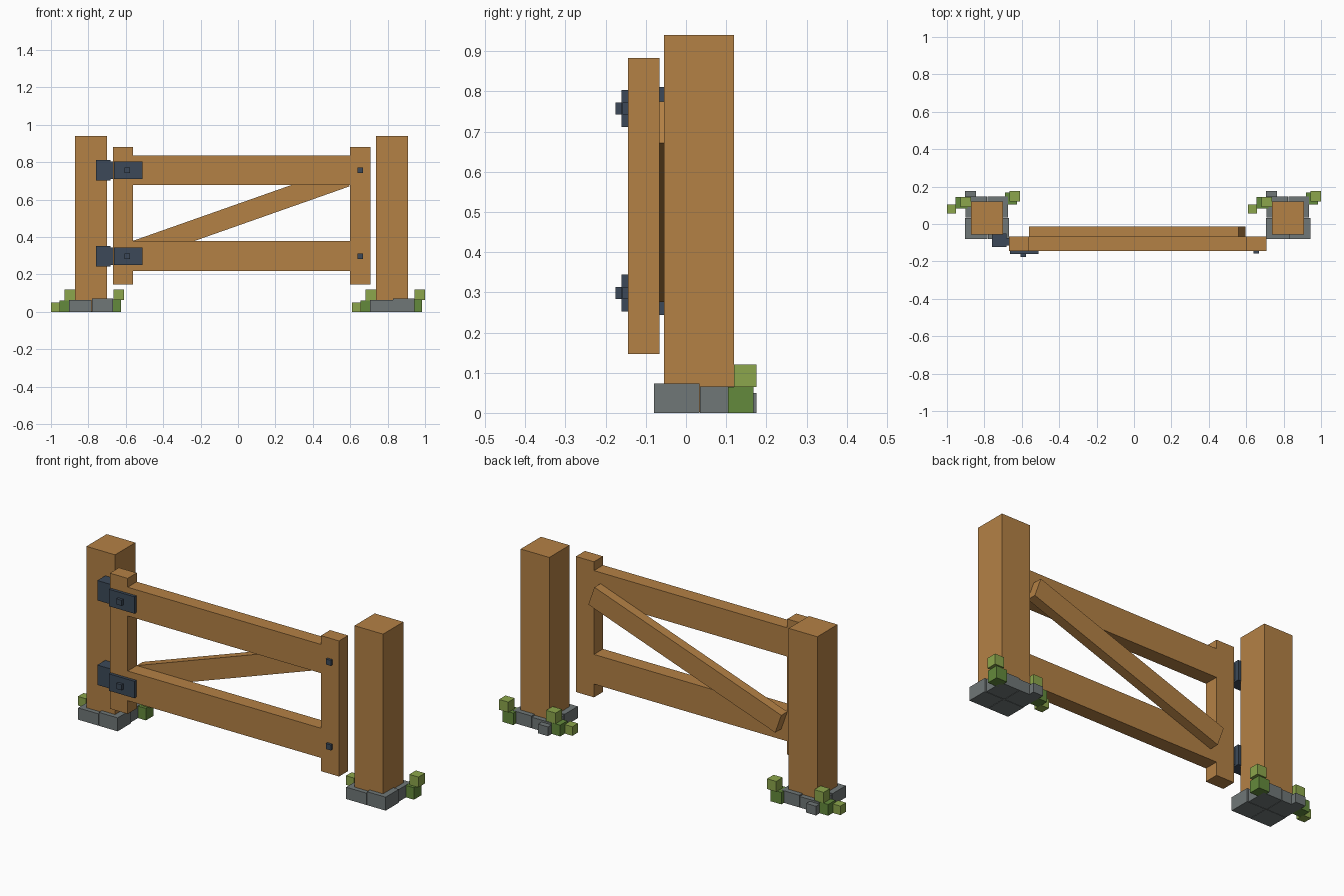
import bpy, math

if "Cube" in bpy.data.objects:
    bpy.data.objects.remove(bpy.data.objects["Cube"])


def material(name, r, g, b):
    m = bpy.data.materials.new(name)
    lin = [((c / 255 + 0.055) / 1.055) ** 2.4 for c in (r, g, b)]
    m.diffuse_color = (*lin, 1)
    m.use_nodes = True
    m.node_tree.nodes["Principled BSDF"].inputs["Base Color"].default_value = m.diffuse_color
    return m


WOOD = material("warm wood", 180, 129, 69)
IRON = material("dark iron", 60, 73, 88)
STONE = material("grey stone", 112, 119, 119)
LEAF = material("light grass", 140, 166, 76)
GRASS = material("dark grass", 100, 138, 60)


def box(name, mat, x, y, z, tilt=0.0):
    """Box from (min, max) ranges, optionally turned about the y axis."""
    lo, hi = zip(x, y, z)
    h = [(b - a) / 2 for a, b in zip(lo, hi)]
    verts = [(sx * h[0], sy * h[1], sz * h[2])
             for sx in (-1, 1) for sy in (-1, 1) for sz in (-1, 1)]
    faces = [(0, 1, 3, 2), (4, 6, 7, 5), (0, 4, 5, 1),
             (2, 3, 7, 6), (0, 2, 6, 4), (1, 5, 7, 3)]
    me = bpy.data.meshes.new(name)
    me.from_pydata(verts, [], faces)
    me.materials.append(mat)
    ob = bpy.data.objects.new(name, me)
    ob.location = [(a + b) / 2 for a, b in zip(lo, hi)]
    ob.rotation_euler.y = -tilt
    bpy.context.collection.objects.link(ob)
    return ob


# Posts with stone footings and grass tufts, repeated on both sides
for side, dx in (("left", 0.0), ("right", 1.61)):
    def part(name, mat, x, y, z):
        box(f"{side}_{name}", mat, (x[0] + dx, x[1] + dx), y, z)

    part("post", WOOD, (-0.872, -0.7), (-0.055, 0.119), (0.002, 0.94))
    part("footing_stone_front_a", STONE, (-0.904, -0.782), (-0.08, 0.033), (0, 0.064))
    part("footing_stone_front_b", STONE, (-0.78, -0.667), (-0.08, 0.033), (0, 0.073))
    part("footing_stone_back_a", STONE, (-0.902, -0.786), (0.035, 0.146), (0, 0.06))
    part("footing_stone_back_b", STONE, (-0.784, -0.674), (0.035, 0.146), (0, 0.066))
    part("loose_stone", STONE, (-0.904, -0.845), (0.12, 0.176), (0, 0.05))
    part("tuft_outer", LEAF, (-1.0, -0.952), (0.055, 0.104), (0, 0.049))
    part("tuft_base_a", GRASS, (-0.955, -0.891), (0.082, 0.144), (0, 0.061))
    part("tuft_top_a", LEAF, (-0.928, -0.872), (0.09, 0.145), (0.062, 0.12))
    part("tuft_base_b", GRASS, (-0.69, -0.626), (0.104, 0.168), (0, 0.065))
    part("tuft_top_b", LEAF, (-0.665, -0.61), (0.12, 0.176), (0.065, 0.121))

# Gate frame
GY = (-0.144, -0.066)
box("hinge_stile", WOOD, (-0.669, -0.562), GY, (0.147, 0.883))
box("latch_stile", WOOD, (0.599, 0.708), GY, (0.147, 0.883))
box("top_rail", WOOD, (-0.562, 0.599), GY, (0.679, 0.835))
box("bottom_rail", WOOD, (-0.562, 0.599), GY, (0.219, 0.38))

# Diagonal brace on the back
cx, cz, L, w = 0.017, 0.5255, 1.19, 0.11
box("diagonal_brace", WOOD, (cx - L / 2, cx + L / 2), (-0.066, -0.014),
    (cz - w / 2, cz + w / 2), math.radians(19.4))

# Hinges and bolts at both rail heights
for level, z in (("upper", 0.757), ("lower", 0.298)):
    box(f"{level}_hinge_block", IRON, (-0.759, -0.682), (-0.123, -0.05), (z - 0.054, z + 0.054))
    box(f"{level}_hinge_pin", IRON, (-0.682, -0.664), (-0.115, -0.075), (z - 0.046, z + 0.046))
    box(f"{level}_hinge_strap", IRON, (-0.664, -0.51), (-0.16, -0.144), (z - 0.046, z + 0.046))
    box(f"{level}_hinge_bolt", IRON, (-0.608, -0.577), (-0.176, -0.16), (z - 0.015, z + 0.015))
    box(f"{level}_latch_bolt", IRON, (0.638, 0.668), (-0.158, -0.144), (z - 0.015, z + 0.015))
